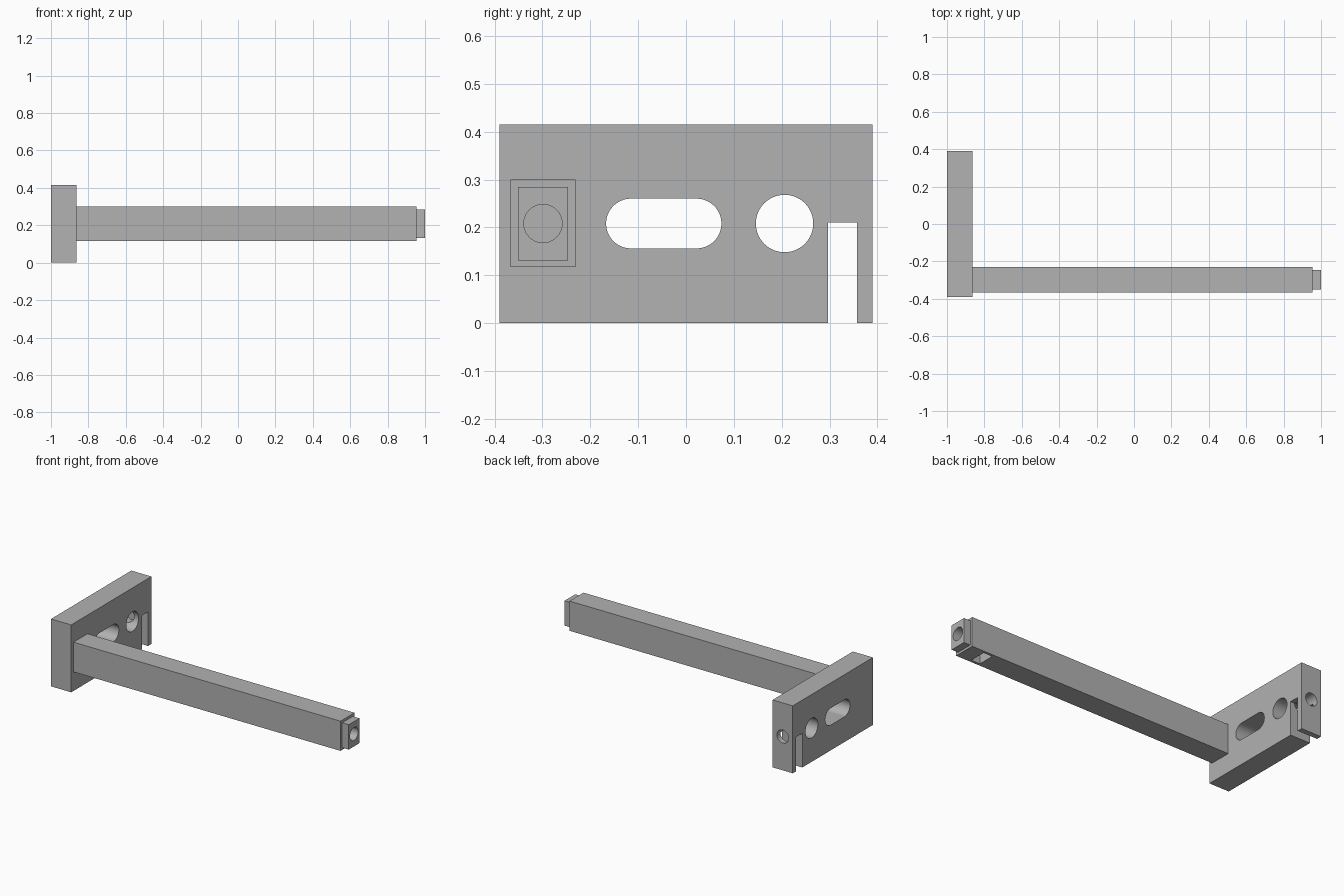
import bpy
import math
from mathutils import Vector

if "Cube" in bpy.data.objects:
    bpy.data.objects.remove(bpy.data.objects["Cube"], do_unlink=True)

grey = bpy.data.materials.new("plain grey")
grey.use_nodes = True
colour = (0.445, 0.445, 0.445, 1)
grey.diffuse_color = colour
grey.node_tree.nodes["Principled BSDF"].inputs["Base Color"].default_value = colour


def box(name, low, high):
    low, high = Vector(low), Vector(high)
    bpy.ops.mesh.primitive_cube_add(size=1, location=(low + high) / 2)
    ob = bpy.context.object
    ob.name = name
    ob.scale = high - low
    bpy.ops.object.transform_apply(location=True, rotation=False, scale=True)
    ob.data.materials.append(grey)
    return ob


def rod(axis, radius, start, end):
    """Cylinder cutter between two points along x or y."""
    start, end = Vector(start), Vector(end)
    turn = (0, math.pi / 2, 0) if axis == "x" else (math.pi / 2, 0, 0)
    bpy.ops.mesh.primitive_cylinder_add(vertices=64, radius=radius, depth=(end - start).length,
                                        location=(start + end) / 2, rotation=turn)
    ob = bpy.context.object
    ob.data.materials.append(grey)
    return ob


def combine(target, operation, tools):
    """Apply booleans and discard the tools."""
    for tool in tools:
        mod = target.modifiers.new("shape", "BOOLEAN")
        mod.operation = operation
        mod.solver = "EXACT"
        mod.object = tool
        bpy.ops.object.select_all(action="DESELECT")
        target.select_set(True)
        bpy.context.view_layer.objects.active = target
        bpy.ops.object.modifier_apply(modifier=mod.name)
        bpy.data.objects.remove(tool, do_unlink=True)


def finish(ob):
    bpy.ops.object.select_all(action="DESELECT")
    ob.select_set(True)
    bpy.context.view_layer.objects.active = ob
    bpy.ops.object.shade_smooth_by_angle(angle=math.radians(30))


mid = 0.208        # height shared by all the holes
inner = -0.863     # inner face of the plate

# Mounting plate with long slot, round hole, nut slot and cross bolt hole
plate = box("mounting_plate", (-1, -0.39, 0), (inner, 0.39, 0.415))
long_slot = box("long_slot_cutter", (-1.1, -0.115, 0.156), (-0.8, 0.022, 0.26))
combine(long_slot, "UNION",
        [rod("x", 0.052, (-1.1, y, mid), (-0.8, y, mid)) for y in (-0.115, 0.022)])
combine(plate, "DIFFERENCE", [
    long_slot,
    rod("x", 0.06, (-1.1, 0.206, mid), (-0.8, 0.206, mid)),
    box("nut_slot_cutter", (-1.1, 0.297, -0.1), (-0.8, 0.357, 0.21)),
    rod("y", 0.04, (-0.932, 0.206, mid), (-0.932, 0.5, mid)),
])
finish(plate)

# Long arm with stepped tip, end bolt hole and nut pocket underneath
arm = box("arm", (inner, -0.367, 0.117), (0.955, -0.231, 0.3))
combine(arm, "UNION", [box("arm_tip", (0.9, -0.351, 0.131), (1, -0.247, 0.284))])
combine(arm, "DIFFERENCE", [
    rod("x", 0.04, (0.74, -0.299, mid), (1.1, -0.299, mid)),
    box("nut_pocket_cutter", (0.8, -0.351, 0), (0.86, -0.247, 0.21)),
])
finish(arm)
